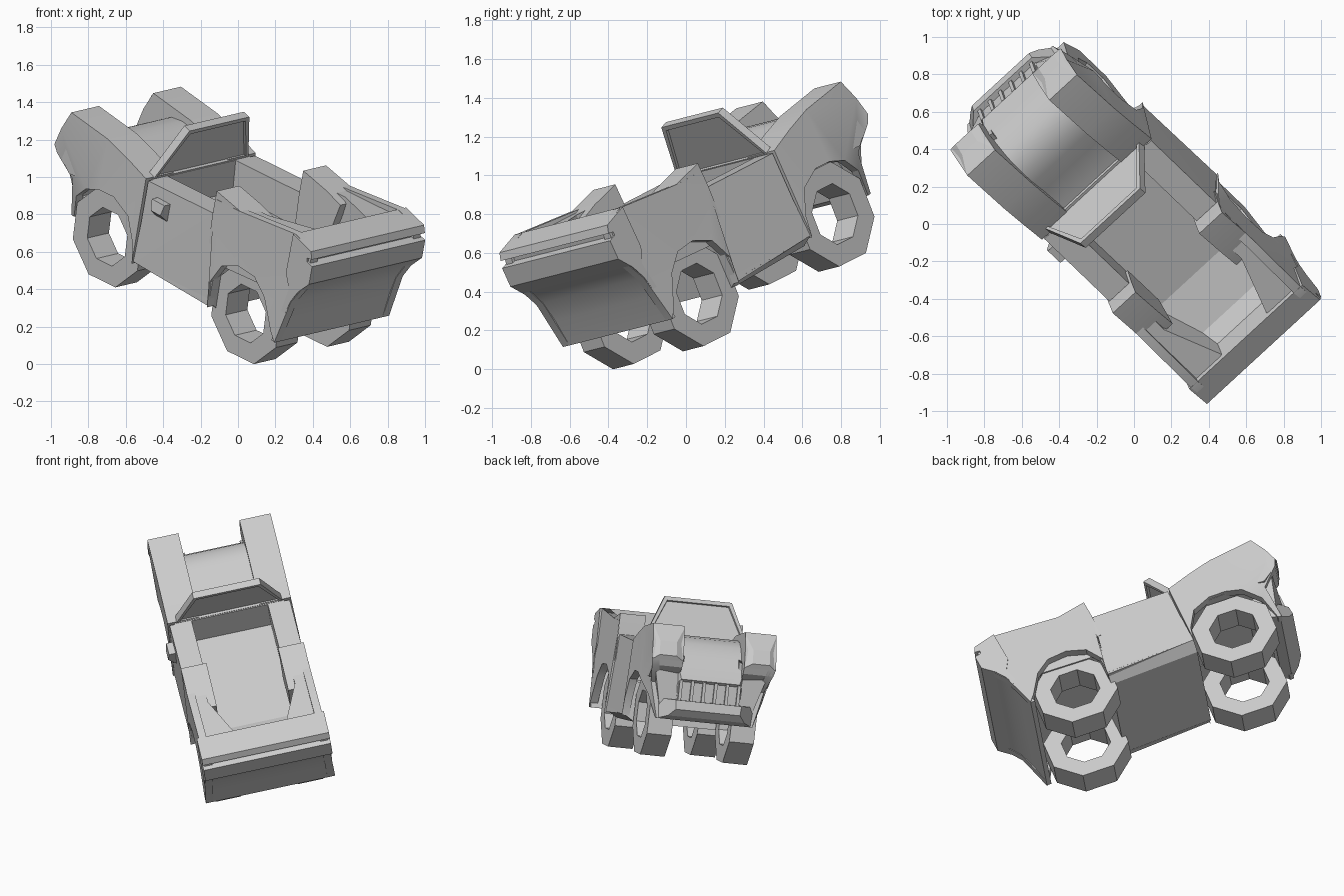
import bpy, bmesh, math
from mathutils import Vector, Matrix

if "Cube" in bpy.data.objects:
    bpy.data.objects.remove(bpy.data.objects["Cube"])

# Car frame: local x = car's right, y = forward, z = up; the car is tilted as a whole
FWD = Vector((-0.673, 0.636, 0.373)).normalized()
RIGHT = Vector((0.726, 0.666, 0.17))
RIGHT = (RIGHT - FWD * RIGHT.dot(FWD)).normalized()
UP = RIGHT.cross(FWD)
POSE = Matrix((RIGHT, FWD, UP)).transposed().to_4x4()
POSE.translation = (-0.075, 0.185, 0.555)

grey = bpy.data.materials.new("body_grey")
grey.diffuse_color = (0.6, 0.6, 0.6, 1)
grey.use_nodes = True
grey.node_tree.nodes["Principled BSDF"].inputs["Base Color"].default_value = grey.diffuse_color


def finish(bm, name, smooth=False):
    """Turn a bmesh in car space into a posed object."""
    bmesh.ops.recalc_face_normals(bm, faces=bm.faces[:])
    mesh = bpy.data.meshes.new(name)
    bm.to_mesh(mesh)
    bm.free()
    mesh.materials.append(grey)
    ob = bpy.data.objects.new(name, mesh)
    bpy.context.collection.objects.link(ob)
    ob.matrix_world = POSE
    if smooth:
        bpy.ops.object.select_all(action='DESELECT')
        ob.select_set(True)
        bpy.context.view_layer.objects.active = ob
        bpy.ops.object.shade_smooth_by_angle(angle=math.radians(28))
    return ob


def sweep(name, a_points, b_points, smooth=False):
    """Closed solid between two matching outlines."""
    bm = bmesh.new()
    a = [bm.verts.new(p) for p in a_points]
    b = [bm.verts.new(p) for p in b_points]
    caps = [bm.faces.new(a), bm.faces.new(b[::-1])]
    n = len(a)
    for i in range(n):
        j = (i + 1) % n
        bm.faces.new((a[i], b[i], b[j], a[j]))
    bm.normal_update()
    bmesh.ops.triangulate(bm, faces=caps)
    return finish(bm, name, smooth)


def prism(name, profile, inner, outer, smooth=False):
    """Side profile (y, z) swept between two x positions (numbers or functions of y, z)."""
    def at(x, y, z):
        return (x(y, z) if callable(x) else x, y, z)
    return sweep(name, [at(inner, y, z) for y, z in profile],
                 [at(outer, y, z) for y, z in profile], smooth)


def slab(name, front, back, inset=0.0, depth=0.0):
    """Six-sided solid between two quads, optionally with recessed panels."""
    bm = bmesh.new()
    a = [bm.verts.new(p) for p in front]
    b = [bm.verts.new(p) for p in back]
    big = [bm.faces.new(a), bm.faces.new(b[::-1])]
    for i in range(4):
        j = (i + 1) % 4
        bm.faces.new((a[i], b[i], b[j], a[j]))
    bmesh.ops.recalc_face_normals(bm, faces=bm.faces[:])
    if inset:
        bmesh.ops.inset_individual(bm, faces=big, thickness=inset)
        bmesh.ops.inset_individual(bm, faces=big, thickness=0.004, depth=depth)
    return finish(bm, name)


def box(name, x0, x1, y0, y1, z0, z1):
    ring = [(x0, z0), (x1, z0), (x1, z1), (x0, z1)]
    return slab(name, [(x, y0, z) for x, z in ring], [(x, y1, z) for x, z in ring])


def wheel(name, x0, x1, y):
    """Octagonal ring with an open octagonal hub."""
    bm = bmesh.new()
    rings = []
    for x, r in ((x0, 0.275), (x1, 0.275), (x1, 0.16), (x0, 0.16)):
        angles = [math.radians(20 + 45 * i) for i in range(8)]
        rings.append([bm.verts.new((x, y + r * math.cos(t), r * math.sin(t))) for t in angles])
    for k in range(4):
        p, q = rings[k], rings[(k + 1) % 4]
        for i in range(8):
            j = (i + 1) % 8
            bm.faces.new((p[i], p[j], q[j], q[i]))
    return finish(bm, name)


def clamp(t):
    return min(1, max(0, t))


def flank(y, z):
    """Outer half width: slight swell to the sill, tucked in towards the bumper tips."""
    tuck = clamp((0.37 - z) / 0.37) * clamp((y - 0.70) / 0.15)
    return 0.404 + 0.02 * clamp((0.45 - z) / 0.45) - 0.11 * tuck


def nose(y, z):
    """Half width of the nose, narrowing towards the front."""
    return 0.31 - 1.0 * max(0, y - 0.86)


FRONT_FENDER = [(.28, .46), (.44, .515), (.6, .56), (.9, .595), (.955, .48), (.985, .375), (.965, .33),
                (.85, .22), (.87, -.01), (.845, -.01), (.80, .14), (.70, .23), (.60, .265),
                (.49, .27), (.36, .21), (.29, .08), (.27, -.03)]
FRONT_BLOCK = [(.28, .46), (.44, .515), (.6, .56), (.9, .595), (.955, .48), (.985, .375), (.965, .33),
               (.86, .25), (.72, .265), (.28, .265)]
REAR_FENDER = [(-.25, .48), (-.26, .56), (-.44, .565), (-.88, .61), (-1.01, .565), (-1.03, .40),
               (-.925, .23), (-.86, -.03), (-.82, .02), (-.73, .18), (-.63, .26), (-.5, .27),
               (-.38, .22), (-.315, .10), (-.33, -.04)]
DOOR = [(.27, .45), (-.242, .47), (-.325, -.035), (.262, -.02)]
PILLAR = [(-.245, .47), (-.25, .605), (-.44, .567), (-.56, .53), (-.5, .3), (-.25, .3)]
SHELF = [(.39, -.30), (.28, -.30), (.285, -.54), (.165, -.865), (.39, -.92)]

for s, side in ((-1, "left"), (1, "right")):
    def out(y, z, s=s):
        return s * flank(y, z)

    def skin(y, z, s=s):
        return s * (flank(y, z) - 0.05)

    def door_out(y, z, s=s):
        return s * (flank(y, z) - 0.01)

    # Fenders, door, rear corner shelf and the raised post behind the door
    prism(side + "_front_fender", FRONT_FENDER, skin, out, True)
    prism(side + "_front_fender_top", FRONT_BLOCK, s * .2, s * .39, True)
    prism(side + "_rear_fender", REAR_FENDER, skin, out, True)
    sweep(side + "_rear_shelf", [(s * x, y, .27) for x, y in SHELF],
          [(s * x, y, .55 - .04 * (y + .3)) for x, y in SHELF])
    prism(side + "_door", DOOR, s * .25, door_out)
    prism(side + "_rear_post", PILLAR, s * .235, s * .403, True)

    # Headlight as a blunt pyramid on the tip of the fender
    def lamp(x0, x1, z0, z1, push):
        return [(s * x, .985 - (z - .37) * .36 + push, z)
                for x, z in ((x0, z0), (x1, z0), (x1, z1), (x0, z1))]
    slab(side + "_headlight", lamp(.2, .40, .37, .58, 0), lamp(.25, .36, .40, .49, .025))
    # Inner wing between nose and fender
    slab(side + "_nose_wing",
         [(s * .18, .78, .45), (s * .36, .80, .30), (s * .30, .83, .02), (s * .18, .83, .02)],
         [(s * .18, .90, .40), (s * .37, .93, .33), (s * .305, .865, .08), (s * .18, .92, .10)])
    # Wheels
    for end, y in (("front", .549), ("rear", -.549)):
        wheel(side + "_" + end + "_wheel", s * .19, s * .35, y)

# Bonnet and cowl between the fenders
prism("bonnet", [(.28, .445), (.36, .455), (.49, .485), (.58, .52), (.66, .53), (.74, .52),
                 (.80, .485), (.86, .425), (.91, .34), (.94, .255), (.925, .24), (.92, .12),
                 (.86, .10), (.72, .27), (.28, .27)],
      lambda y, z: -nose(y, z) * .83, lambda y, z: nose(y, z) * .83, True)

# Grille with five openings, framed by bars, and the tapered bumper beneath
for i in range(6):
    x = -.19 + .076 * i
    box("grille_bar", x - .01, x + .01, .90, .94, .12, .25)
prism("front_bumper", [(.955, .12), (.96, .06), (.92, .015), (.86, -.01), (.80, .02),
                       (.80, .12), (.86, .12)],
      lambda y, z: -nose(y, z), nose)

# Tub: floor with the sloping rear seat, underside and chamfered sills
prism("tub_floor", [(.29, .27), (-.54, .27), (-.79, .35), (-.88, .45), (-.92, .30),
                    (-.80, .22), (-.36, .19), (.29, .19)], -.36, .36)
prism("dashboard", [(.31, .45), (.27, .45), (.25, .2), (.31, .2)], -.36, .36)
sill = [(-.34, -.065), (.34, -.065), (.414, -.02), (.40, .2), (-.40, .2), (-.414, -.02)]
sweep("underbody", [(x, .27, z) for x, z in sill], [(x, -.325, z) for x, z in sill])

# Tail: sloping rim, groove, and the panel curving in to the bottom
prism("tail_panel", [(-.87, .61), (-1.02, .568), (-1.035, .527), (-1.0, .522), (-1.0, .502),
                     (-1.045, .49), (-1.042, .385), (-.97, .31), (-.925, .235), (-.89, .12),
                     (-.86, -.03), (-.83, -.03), (-.86, .12), (-.9, .3), (-.86, .38)],
      -.417, .417, True)

# Windscreen: raised frame with the pane set in on both sides
pane = [(-.355, .325, .45), (.355, .325, .45), (.22, .235, .755), (-.22, .235, .755)]
slab("windscreen", pane, [(x, y - .045, z - .012) for x, y, z in pane], .03, -.015)

# Mirror on the left door
slab("door_mirror",
     [(-.40, .18, .29), (-.40, .08, .29), (-.39, .08, .39), (-.39, .18, .39)],
     [(-.45, .165, .33), (-.45, .09, .33), (-.44, .08, .39), (-.44, .18, .39)])

# Rest the lowest wheel on the ground
bpy.context.view_layer.update()
lowest = min((o.matrix_world @ v.co).z for o in bpy.data.objects for v in o.data.vertices)
for o in bpy.data.objects:
    o.location.z -= lowest
